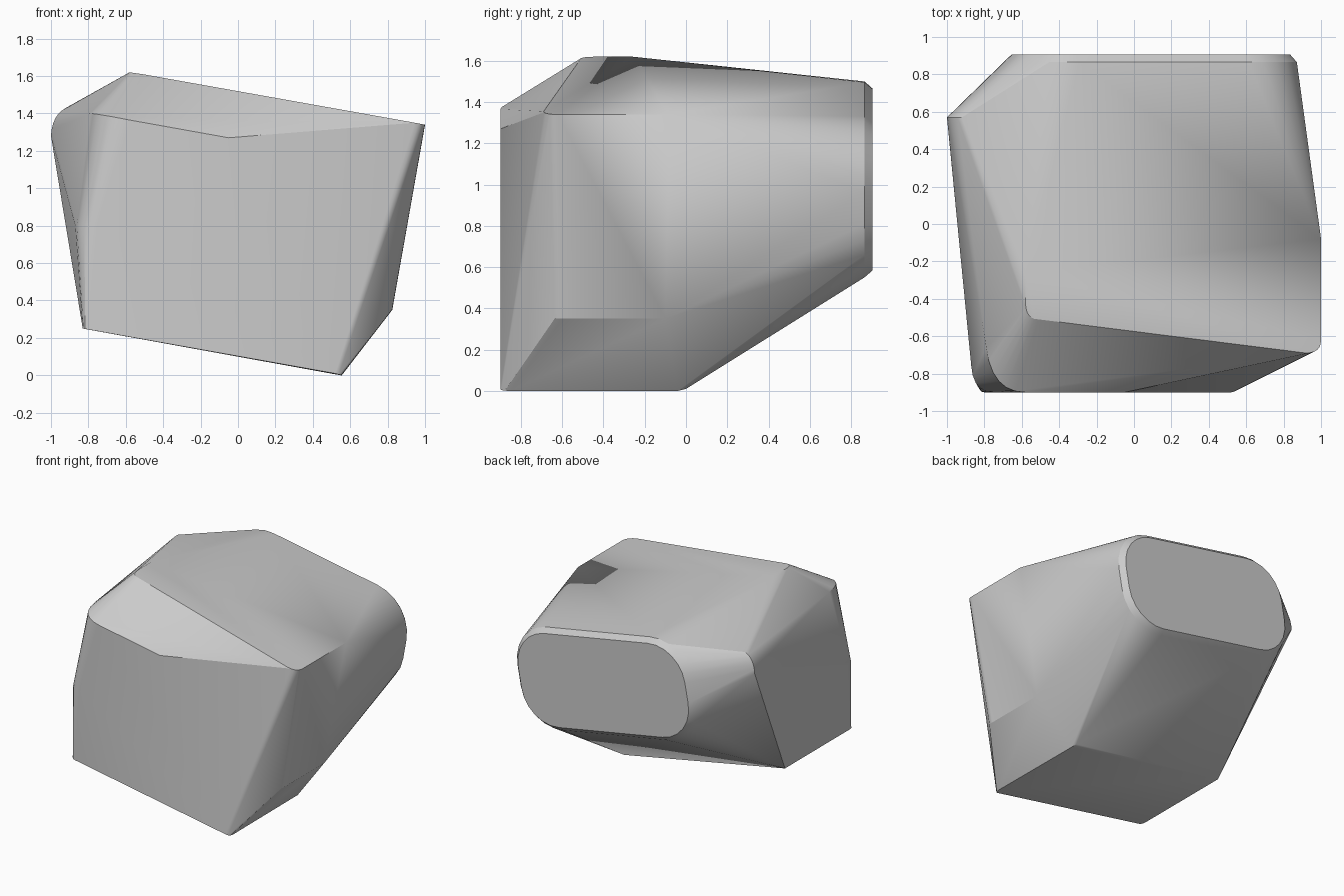
import bpy, bmesh, math
from mathutils import Vector

cube = bpy.data.objects.get("Cube")
if cube:
    bpy.data.objects.remove(cube, do_unlink=True)

# Single grey stone colour
grey = bpy.data.materials.new("stone_grey")
grey.use_nodes = True
colour = (0.6, 0.6, 0.6, 1)
grey.diffuse_color = colour
grey.node_tree.nodes["Principled BSDF"].inputs["Base Color"].default_value = colour

TILT = math.radians(-10.3)


def rounded_end(y, grow):
    """Tilted rounded rectangle that closes the back."""
    points = []
    radius = 0.28 + grow
    for quarter, (sx, sz) in enumerate([(1, 1), (-1, 1), (-1, -1), (1, -1)]):
        for step in range(7):
            a = math.radians(quarter * 90 + step * 15)
            u = sx * 0.46 + radius * math.cos(a)
            w = sz * 0.08 + radius * math.sin(a)
            points.append((0.09 + u * math.cos(TILT) - w * math.sin(TILT), y,
                           1.025 + u * math.sin(TILT) + w * math.cos(TILT)))
    return points


def arc(start, control, end, steps=6):
    """Rounded corner between two points."""
    a, c, b = Vector(start), Vector(control), Vector(end)
    return [a * (1 - t) ** 2 + c * 2 * t * (1 - t) + b * t * t
            for t in (i / steps for i in range(steps + 1))]


# Back cap with its narrow chamfer
points = rounded_end(0.905, 0) + rounded_end(0.865, 0.035)
# Sloping base
points += [(-0.83, -0.05, 0.25), (0.55, -0.04, 0), (0.54, 0, 0.01)]
points += arc((-0.8, -0.9, 0.245), (-0.83, -0.9, 0.25), (-0.83, -0.86, 0.25), 3)
points += arc((0.52, -0.9, 0.01), (0.555, -0.9, 0), (0.555, -0.85, 0), 3)
# Left-hand and right-hand side ridges
points += arc((0.82, -0.64, 0.36), (0.825, -0.65, 0.35), (0.825, -0.6, 0.35), 2)
points += [(0.825, -0.1, 0.35)]
points += arc((0.92, -0.69, 1.355), (1, -0.69, 1.34), (1, -0.62, 1.34))
points += [(1, -0.08, 1.34), (0.99, -0.03, 1.33)]
points += arc((-0.92, 0.57, 1.43), (-0.995, 0.57, 1.39), (-1, 0.57, 1.28))
# Front brow, with a swept corner
points += [(-0.05, -0.9, 1.27)]
points += arc((-0.58, -0.9, 1.365), (-0.76, -0.9, 1.40), (-0.79, -0.66, 1.40))
points += arc((-0.75, -0.9, 0.8), (-0.86, -0.9, 0.8), (-0.87, -0.76, 0.8), 5)
# Crown
points += arc((-0.51, -0.51, 1.61), (-0.58, -0.51, 1.62), (-0.58, -0.42, 1.62))
points += [(-0.58, -0.26, 1.62)]

bm = bmesh.new()
for p in points:
    bm.verts.new(p)
hull = bmesh.ops.convex_hull(bm, input=bm.verts[:])
unused = {v for v in hull["geom_interior"] + hull["geom_unused"]
          if isinstance(v, bmesh.types.BMVert)}
bmesh.ops.delete(bm, geom=list(unused), context="VERTS")
bmesh.ops.remove_doubles(bm, verts=bm.verts[:], dist=0.004)
bmesh.ops.dissolve_limit(bm, angle_limit=math.radians(1.5),
                         verts=bm.verts[:], edges=bm.edges[:])
bmesh.ops.recalc_face_normals(bm, faces=bm.faces[:])

mesh = bpy.data.meshes.new("faceted_stone")
bm.to_mesh(mesh)
bm.free()
mesh.materials.append(grey)
stone = bpy.data.objects.new("faceted_stone", mesh)
bpy.context.collection.objects.link(stone)

# Smooth the rounded corners, keep the hard facets
bpy.context.view_layer.objects.active = stone
stone.select_set(True)
bpy.ops.object.shade_smooth_by_angle(angle=math.radians(20))
